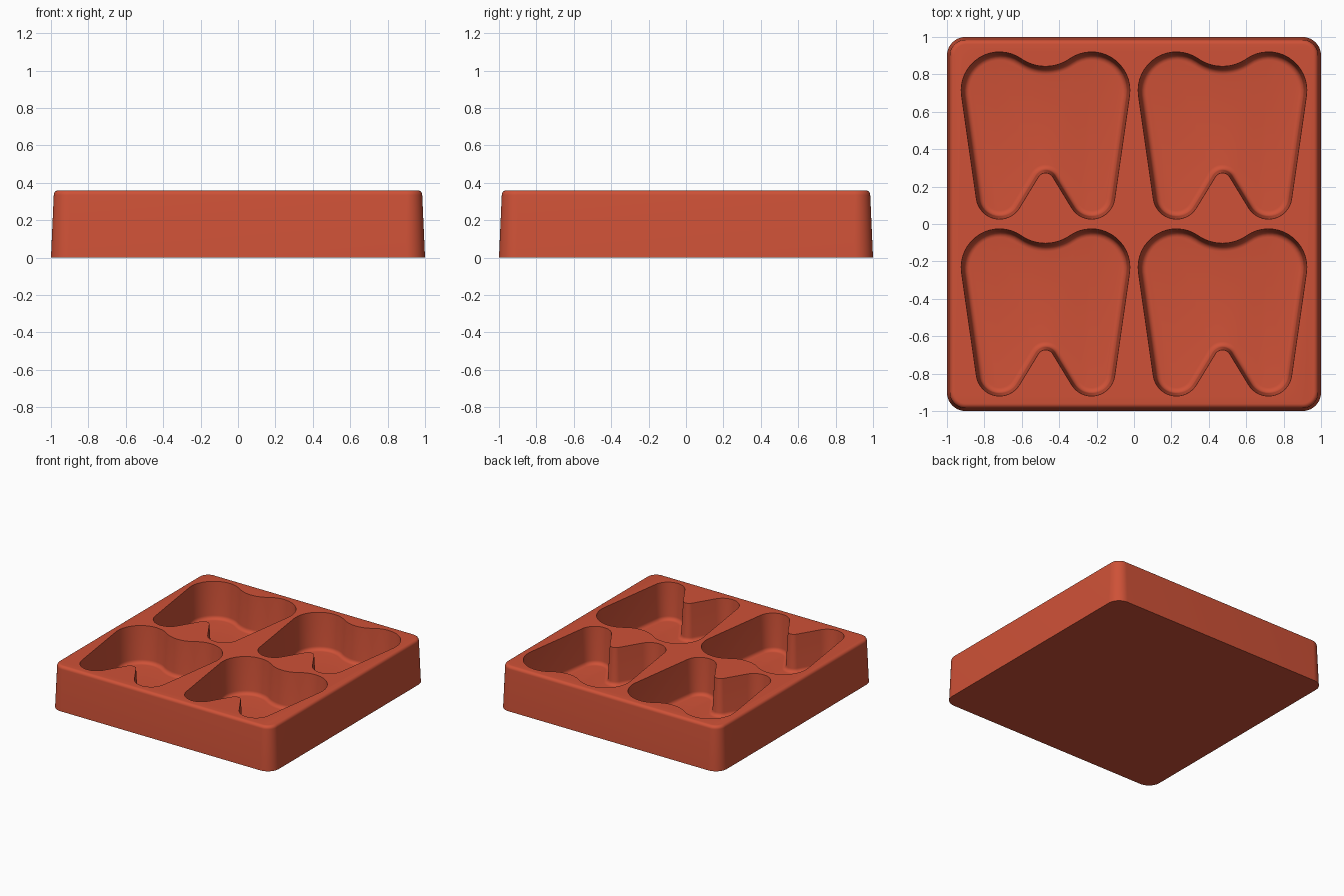
import bpy
import bmesh
from math import atan2, cos, sin, pi, sqrt, tau, radians
from mathutils import Vector

cube = bpy.data.objects.get("Cube")
if cube:
    bpy.data.objects.remove(cube, do_unlink=True)

HEIGHT, FLOOR = 0.36, 0.06
SPACING = 0.473

# Rounded outlines as circles (x, y, radius), joined by tangents anticlockwise;
# a negative radius bends inward.
TRAY = [(-0.9, -0.9, 0.1), (0.9, -0.9, 0.1), (0.9, 0.9, 0.1), (-0.9, 0.9, 0.1)]
TOOTH = [(-0.246, -0.322, 0.125), (0, -0.245, -0.045), (0.246, -0.322, 0.125),
         (0.246, 0.242, 0.205), (0, 0.597, -0.227), (-0.246, 0.242, 0.205)]


def outline(circles, inset, steps=16):
    """Points of the tangent outline, moved inward by inset."""
    normals = []
    for i, (x, y, r) in enumerate(circles):
        x2, y2, r2 = circles[(i + 1) % len(circles)]
        u = Vector((x2 - x, y2 - y))
        k = max(-1, min(1, (r - r2) / u.length))
        u.normalize()
        n = u * k + Vector((u.y, -u.x)) * sqrt(1 - k * k)
        normals.append(atan2(n.y, n.x))
    points = []
    for i, (x, y, r) in enumerate(circles):
        start = normals[i - 1]
        turn = (normals[i] - start) % tau
        if r < 0:
            turn -= tau
        for s in range(steps + 1):
            a = start + turn * s / steps
            points.append((x + (r - inset) * cos(a), y + (r - inset) * sin(a)))
    return points


def loft(bm, circles, levels, centre=(0, 0)):
    """Closed solid through (z, inset) levels, lowest first."""
    rings = [[bm.verts.new((x + centre[0], y + centre[1], z))
              for x, y in outline(circles, inset)] for z, inset in levels]
    for low, high in zip(rings, rings[1:]):
        for j in range(len(low)):
            bm.faces.new((low[j - 1], low[j], high[j], high[j - 1]))
    bm.faces.new(rings[0][::-1])
    bm.faces.new(rings[-1])


def finish(bm, name):
    bmesh.ops.remove_doubles(bm, verts=bm.verts, dist=0.00005)
    bmesh.ops.recalc_face_normals(bm, faces=bm.faces)
    mesh = bpy.data.meshes.new(name)
    bm.to_mesh(mesh)
    bm.free()
    obj = bpy.data.objects.new(name, mesh)
    bpy.context.collection.objects.link(obj)
    return obj


def quarter(radius, steps=6):
    return [(radius * sin(pi / 2 * s / steps), radius * (1 - cos(pi / 2 * s / steps)))
            for s in range(steps + 1)]


# Tray body: drafted sides with a rounded top edge
bm = bmesh.new()
edge = 0.025
loft(bm, TRAY, [(0, 0)] + [(HEIGHT - edge + up, 0.015 + inward)
                           for up, inward in quarter(edge)])
tray = finish(bm, "mould_tray")

# Cavity cutter: four tooth shapes with drafted walls and a filleted floor
bm = bmesh.new()
fillet = 0.03
levels = [(FLOOR + fillet - down, 0.015 + inward)
          for down, inward in reversed(quarter(fillet))]
levels += [(HEIGHT, 0), (HEIGHT + 0.04, 0)]
for sx in (-1, 1):
    for sy in (-1, 1):
        loft(bm, TOOTH, levels, (sx * SPACING, sy * SPACING))
cutter = finish(bm, "cavity_cutter")
cutter.hide_render = True

# Cut the cavities
cut = tray.modifiers.new("cavities", 'BOOLEAN')
cut.operation = 'DIFFERENCE'
cut.solver = 'EXACT'
cut.object = cutter
bpy.ops.object.select_all(action='DESELECT')
bpy.context.view_layer.objects.active = tray
tray.select_set(True)
bpy.ops.object.modifier_apply(modifier=cut.name)
bpy.data.objects.remove(cutter, do_unlink=True)

# Colour and smoothing
colour = (0.62, 0.083, 0.038, 1)
mat = bpy.data.materials.new("brick_red")
mat.use_nodes = True
mat.diffuse_color = colour
mat.node_tree.nodes["Principled BSDF"].inputs["Base Color"].default_value = colour
tray.data.materials.clear()
tray.data.materials.append(mat)
bpy.ops.object.shade_smooth_by_angle(angle=radians(35))
